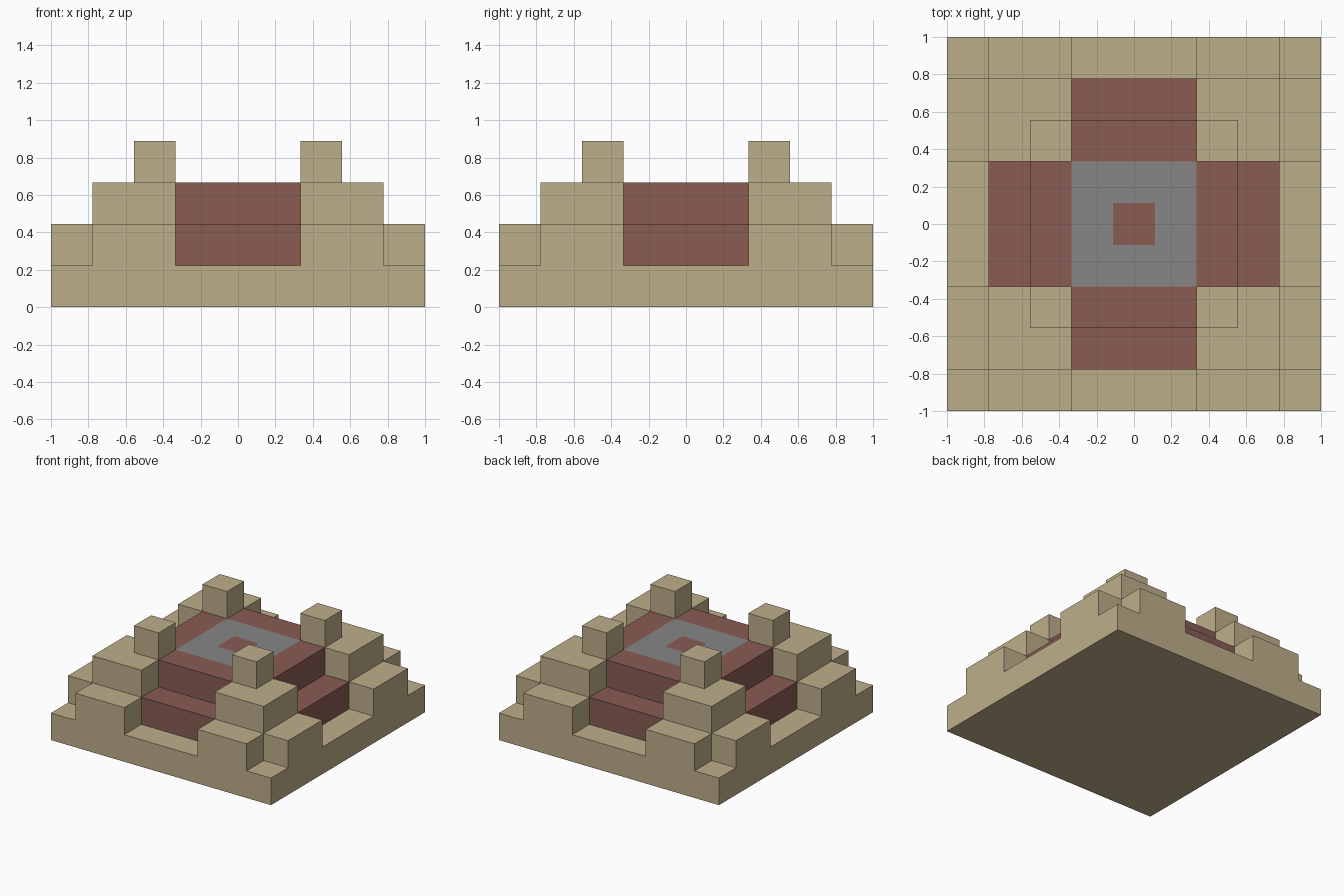
import bpy, bmesh

if "Cube" in bpy.data.objects:
    bpy.data.objects.remove(bpy.data.objects["Cube"], do_unlink=True)

UNIT = 2 / 9  # the model is nine blocks wide


def make_material(name, colour):
    mat = bpy.data.materials.new(name)
    mat.use_nodes = True
    mat.diffuse_color = (*colour, 1)
    bsdf = next(n for n in mat.node_tree.nodes if n.type == 'BSDF_PRINCIPLED')
    bsdf.inputs["Base Color"].default_value = (*colour, 1)
    bsdf.inputs["Roughness"].default_value = 0.9
    return mat


sand = make_material("sandstone", (0.515, 0.429, 0.258))
clay = make_material("red clay", (0.25, 0.107, 0.087))
grey = make_material("grey stone", (0.238, 0.238, 0.238))


def tier(name, level, materials, footprint, top_rule=None):
    """One block-high layer covering every cell (a, b) the footprint accepts,
    where a and b count blocks from the centre lines."""
    bm = bmesh.new()
    cells = range(-4, 5)
    for i in cells:
        for j in cells:
            if not footprint(abs(i), abs(j)):
                continue
            corners = [(i - .5, j - .5), (i - .5, j + .5), (i + .5, j + .5), (i + .5, j - .5)]
            bm.faces.new([bm.verts.new((x * UNIT, y * UNIT, level * UNIT)) for x, y in corners])
    bmesh.ops.remove_doubles(bm, verts=bm.verts, dist=0.001)

    # Raise the footprint by one block, keeping the bottom closed
    raised = bmesh.ops.extrude_face_region(bm, geom=bm.faces[:], use_keep_orig=True)
    verts = [g for g in raised["geom"] if isinstance(g, bmesh.types.BMVert)]
    bmesh.ops.translate(bm, verts=verts, vec=(0, 0, UNIT))
    bmesh.ops.recalc_face_normals(bm, faces=bm.faces)

    # Colour the paving on the top, then merge flat cells of one colour
    if top_rule:
        for face in bm.faces:
            if face.normal.z > 0.5:
                c = face.calc_center_median() / UNIT
                face.material_index = top_rule(max(abs(c.x), abs(c.y)))
    bmesh.ops.dissolve_limit(bm, angle_limit=0.01, verts=bm.verts, edges=bm.edges,
                             delimit={'MATERIAL'})
    mesh = bpy.data.meshes.new(name)
    bm.to_mesh(mesh)
    bm.free()
    for mat in materials:
        mesh.materials.append(mat)
    obj = bpy.data.objects.new(name, mesh)
    bpy.context.collection.objects.link(obj)
    return obj


# Square foundation
tier("base", 0, [sand], lambda a, b: True)

# Stepped corner towers, with the outermost corner block left out
tier("corner_lower_blocks", 1, [sand], lambda a, b: min(a, b) >= 2 and min(a, b) < 4)
tier("corner_middle_blocks", 2, [sand], lambda a, b: min(a, b) >= 2 and max(a, b) <= 3)
tier("corner_pillars", 3, [sand], lambda a, b: a == 2 and b == 2)

# Cross-shaped stairs and the paved platform
tier("lower_steps", 1, [clay], lambda a, b: min(a, b) <= 1 and max(a, b) <= 3)
tier("platform", 2, [clay, grey], lambda a, b: min(a, b) <= 1 and max(a, b) <= 2,
     top_rule=lambda ring: 1 if 0.5 < ring < 1.5 else 0)
